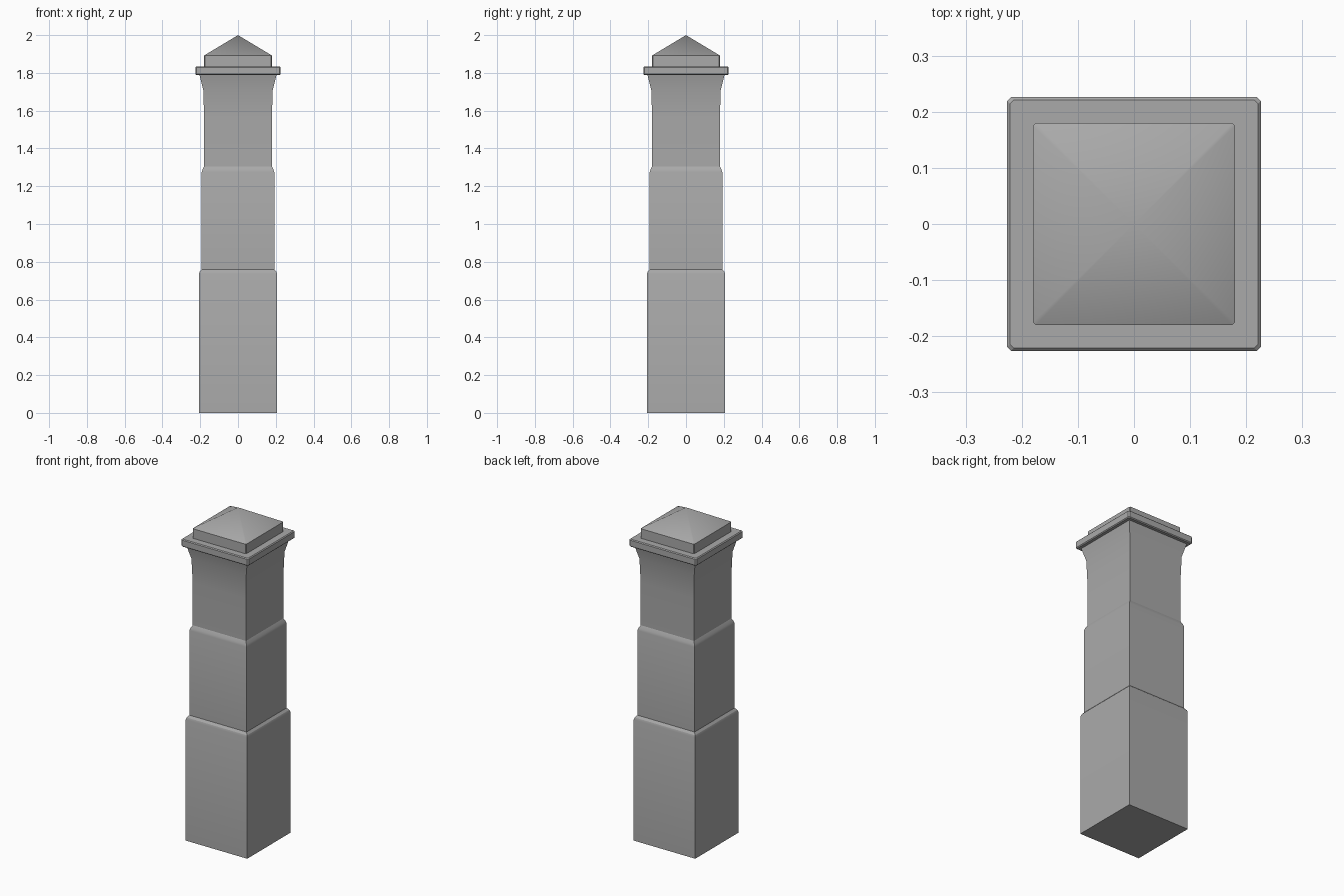
import bpy
import bmesh
from math import radians

cube = bpy.data.objects.get("Cube")
if cube:
    bpy.data.objects.remove(cube, do_unlink=True)

stone = bpy.data.materials.new("grey_stone")
stone.use_nodes = True
stone.diffuse_color = (0.4, 0.4, 0.4, 1)
bsdf = stone.node_tree.nodes["Principled BSDF"]
bsdf.inputs["Base Color"].default_value = stone.diffuse_color
bsdf.inputs["Roughness"].default_value = 0.8


def square_ring(bm, half, z, chamfer):
    """Square outline, with clipped corners when chamfer is set."""
    if half == 0:
        return [bm.verts.new((0, 0, z))]
    ring = []
    for sx, sy in ((1, 1), (-1, 1), (-1, -1), (1, -1)):
        if chamfer == 0:
            ring.append(bm.verts.new((sx * half, sy * half, z)))
            continue
        inner = half - chamfer
        pair = [(sx * half, sy * inner), (sx * inner, sy * half)]
        if sx * sy < 0:
            pair.reverse()
        ring += [bm.verts.new((x, y, z)) for x, y in pair]
    return ring


def loft(name, profile, chamfer=0, smooth_angle=30):
    """Square column through (half width, height) pairs."""
    bm = bmesh.new()
    rings = [square_ring(bm, half, z, chamfer) for half, z in profile]
    for low, high in zip(rings, rings[1:]):
        n = len(low)
        for i in range(n):
            j = (i + 1) % n
            if len(high) == 1:
                bm.faces.new((low[i], low[j], high[0]))
            else:
                bm.faces.new((low[i], low[j], high[j], high[i]))
    bm.faces.new(rings[0][::-1])
    if len(rings[-1]) > 1:
        bm.faces.new(rings[-1])
    bmesh.ops.recalc_face_normals(bm, faces=bm.faces)
    for face in bm.faces:
        face.smooth = True
    for edge in bm.edges:
        edge.smooth = edge.calc_face_angle(0) < radians(smooth_angle)
    mesh = bpy.data.meshes.new(name)
    bm.to_mesh(mesh)
    bm.free()
    mesh.materials.append(stone)
    obj = bpy.data.objects.new(name, mesh)
    bpy.context.collection.objects.link(obj)
    return obj


# Stepped shaft, flaring under the cornice
loft("shaft", [(0.207, 0), (0.207, 0.735), (0.203, 0.747), (0.192, 0.76),
               (0.192, 1.275), (0.188, 1.288), (0.179, 1.305),
               (0.179, 1.56), (0.184, 1.71), (0.204, 1.79)], smooth_angle=20)

# Projecting cornice slab with softened edges
loft("cornice", [(0.221, 1.788), (0.226, 1.793), (0.226, 1.829),
                 (0.221, 1.834)], chamfer=0.007)

# Block with a pyramid roof
loft("pyramid_cap", [(0.18, 1.83), (0.18, 1.892), (0, 2.0)],
     chamfer=0.005, smooth_angle=44)
